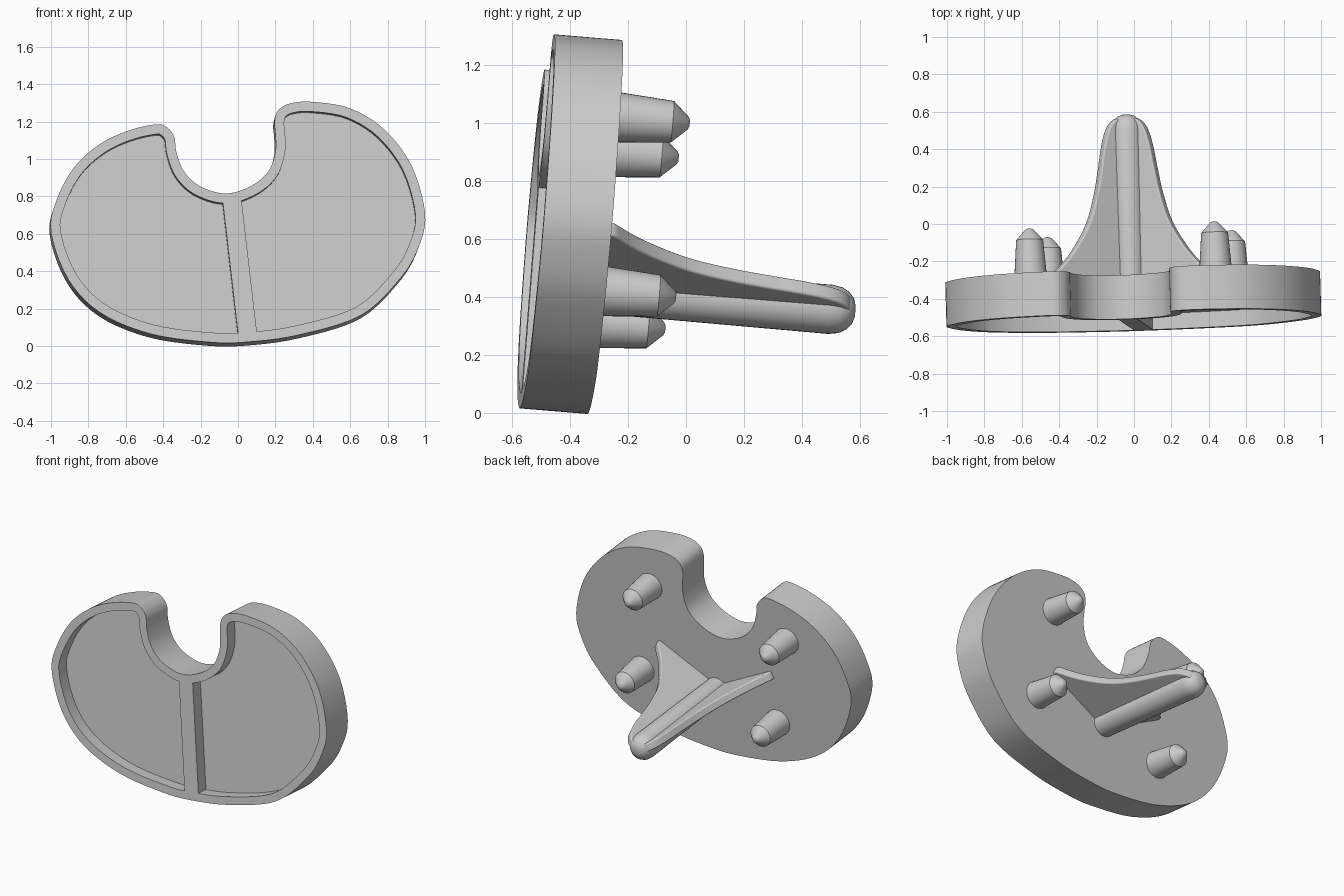
import bpy, bmesh
from math import sin, cos, pi, radians
from mathutils import Vector

if "Cube" in bpy.data.objects:
    bpy.data.objects.remove(bpy.data.objects["Cube"])

# Tilted plate frame: front plane y = A + B*x + C*z, depth t runs along its normal
A, B, C = -0.574, 0.0284, 0.0825
N = Vector((-B, 1, -C)).normalized()


def P(x, z, t):
    return Vector((x, A + B * x + C * z, z)) + N * t


def make(name, bm, smooth=True):
    bmesh.ops.recalc_face_normals(bm, faces=bm.faces[:])
    me = bpy.data.meshes.new(name)
    bm.to_mesh(me)
    bm.free()
    ob = bpy.data.objects.new(name, me)
    bpy.context.collection.objects.link(ob)
    if smooth:
        shade(ob)
    return ob


def activate(ob):
    bpy.ops.object.select_all(action='DESELECT')
    ob.select_set(True)
    bpy.context.view_layer.objects.active = ob


def shade(ob):
    activate(ob)
    bpy.ops.object.shade_smooth_by_angle(angle=radians(30))


def loft(name, rings, smooth=True):
    """Skin a stack of equal closed rings and cap both ends."""
    bm = bmesh.new()
    vs = [[bm.verts.new(p) for p in r] for r in rings]
    n = len(vs[0])
    for a, b in zip(vs, vs[1:]):
        for i in range(n):
            bm.faces.new((a[i], a[(i + 1) % n], b[(i + 1) % n], b[i]))
    bm.faces.new(vs[0])
    bm.faces.new(vs[-1])
    return make(name, bm, smooth)


def prism(name, pts, t0, t1, smooth=True):
    return loft(name, [[P(p[0], p[1], t) for p in pts] for t in (t0, t1)], smooth)


def revolve(name, x, z, profile, n=32):
    return loft(name, [[P(x + r * cos(2 * pi * i / n), z + r * sin(2 * pi * i / n), t)
                        for i in range(n)] for t, r in profile])


def spline(pts, steps, closed=True):
    """Centripetal-free Catmull-Rom through the points."""
    n, out = len(pts), []
    get = (lambda i: Vector(pts[i % n])) if closed else (lambda i: Vector(pts[max(0, min(n - 1, i))]))
    for i in range(n if closed else n - 1):
        a, b, c, d = (get(i + k) for k in (-1, 0, 1, 2))
        for s in range(steps):
            u = s / steps
            out.append(0.5 * (2 * b + (c - a) * u + (2 * a - 5 * b + 4 * c - d) * u * u
                              + (3 * b - a - 3 * c + d) * u ** 3))
    if not closed:
        out.append(get(n - 1))
    return out


def inset(pts, d):
    """Offset a clockwise outline inwards, dropping points that fold over."""
    out, n = [], len(pts)
    for i, p in enumerate(pts):
        tan = (pts[(i + 1) % n] - pts[i - 1]).normalized()
        q = p + Vector((tan.y, -tan.x)) * d
        if min((q - o).length for o in pts) > d * 0.97:
            out.append(q)
    return out


def clip(pts, a, b, side):
    """Keep the part of an outline on one side of the line a-b."""
    a, b = Vector(a), Vector(b)
    f = lambda p: side * ((b.x - a.x) * (p.y - a.y) - (b.y - a.y) * (p.x - a.x))
    out = []
    for i, q in enumerate(pts):
        p = pts[i - 1]
        fp, fq = f(p), f(q)
        if fp * fq < 0:
            out.append(p.lerp(q, fp / (fp - fq)))
        if fq >= 0:
            out.append(q)
    return out


# Kidney-shaped plate
outline = spline([
    (-.15, .02), (-.47, .065), (-.74, .18), (-.91, .36), (-1, .61), (-.97, .78), (-.88, .95),
    (-.745, 1.075), (-.59, 1.15), (-.435, 1.185), (-.375, 1.165), (-.34, 1.115), (-.33, 1.04),
    (-.29, .935), (-.205, .855), (-.07, .815), (.06, .85), (.16, .93), (.2, 1.04), (.2, 1.13),
    (.195, 1.2), (.215, 1.26), (.28, 1.297), (.4, 1.305), (.6, 1.27), (.785, 1.155), (.93, .96),
    (1.0, .71), (.97, .54), (.875, .37), (.66, .165), (.33, .06), (.06, .022)], 5)
plate = prism("tray_plate", outline, 0, 0.236, False)

# Two front pockets either side of the slanted divider
inner = inset(outline, 0.052)
for name, a, b, side in (("pocket_left", (0, .07), (-.08, .76), 1),
                         ("pocket_right", (.1, .08), (.02, .77), -1)):
    cutter = prism(name, clip(inner, a, b, side), -0.1, 0.085, False)
    mod = plate.modifiers.new(name, 'BOOLEAN')
    mod.operation, mod.solver, mod.object = 'DIFFERENCE', 'EXACT', cutter
    activate(plate)
    bpy.ops.object.modifier_apply(modifier=mod.name)
    bpy.data.objects.remove(cutter)
shade(plate)

# Four tapered pegs on the back
for i, (x, z) in enumerate(((.443, 1.04), (-.546, .92), (.534, .44), (-.45, .33))):
    revolve(f"peg_{i + 1}", x, z, [(.22, .088), (.43, .072), (.485, .022), (.49, .012)])

# Central stem with rounded tip
SX, SZ = -0.01, 0.443
revolve("stem", SX, SZ, [(.22, .08), (1.04, .085), (1.075, .079), (1.1, .065), (1.118, .045), (1.126, .02)])

# Pair of flared fins from the stem
curve = [(.47, .25)] + [tuple(p) for p in spline(
    [(.465, .265), (.36, .37), (.255, .53), (.2, .69), (.17, .83), (.145, .96),
     (.115, 1.05), (.07, 1.1), (0, 1.118)], 5, False)]
profile = [(0, .22), (.47, .22)] + curve
for name, s in (("fin_left", -1), ("fin_right", 1)):
    th, rings = radians(27), []
    for h in (-.026, .026):
        rings.append([P(SX + s * (u * cos(th) - h * sin(th)), SZ + u * sin(th) + h * cos(th), t)
                      for u, t in profile])
    fin = loft(name, rings)
    bev = fin.modifiers.new("soft_edges", 'BEVEL')
    bev.width, bev.segments, bev.limit_method, bev.angle_limit = 0.012, 3, 'ANGLE', radians(60)
